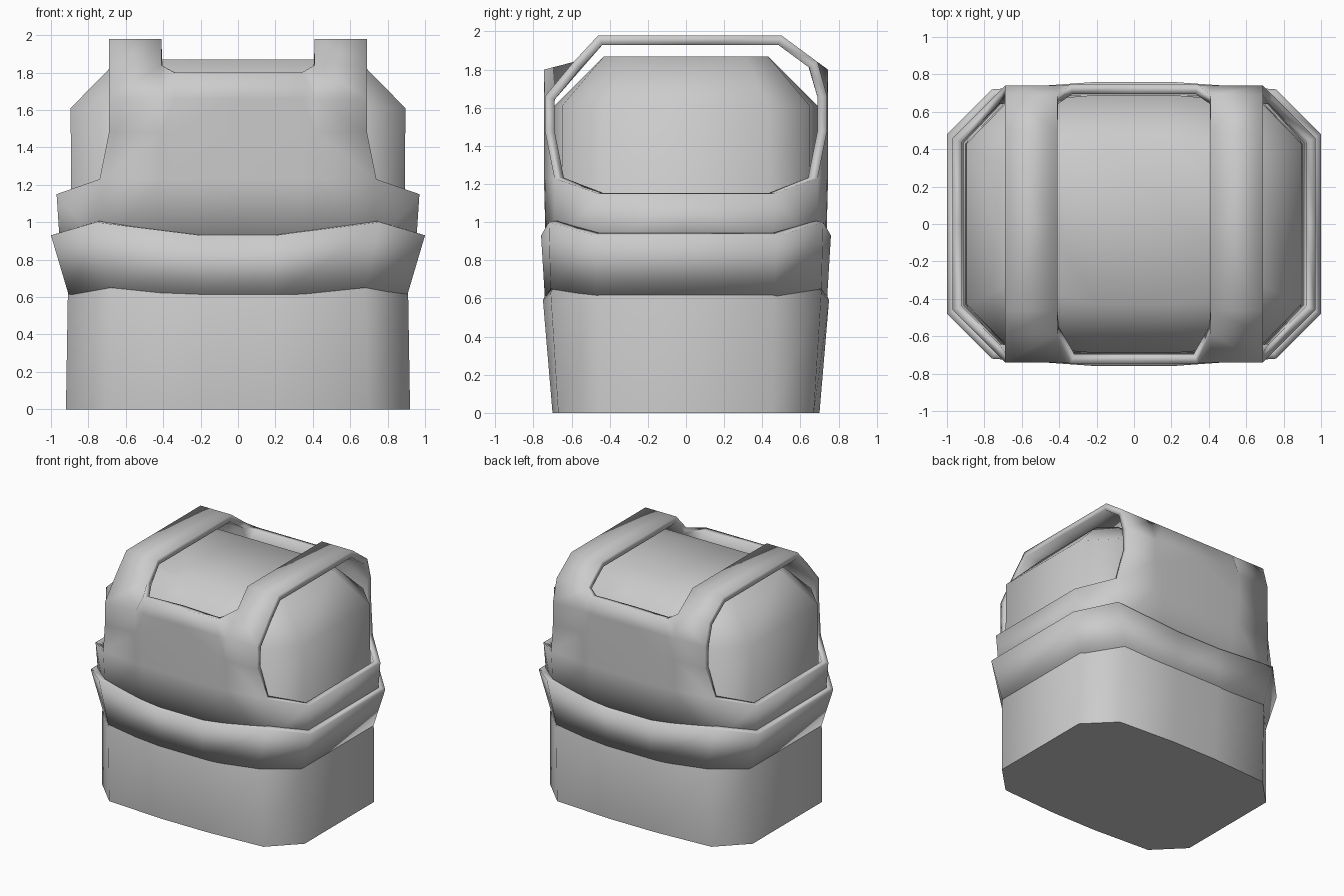
import bpy, bmesh, math

if "Cube" in bpy.data.objects:
    bpy.data.objects.remove(bpy.data.objects["Cube"], do_unlink=True)

GREY = (0.6, 0.6, 0.6, 1)
mat = bpy.data.materials.new("plain grey")
mat.use_nodes = True
mat.diffuse_color = GREY
mat.node_tree.nodes["Principled BSDF"].inputs["Base Color"].default_value = GREY


def finish(bm, name, thickness=0):
    bmesh.ops.remove_doubles(bm, verts=bm.verts, dist=0.0005)
    bmesh.ops.recalc_face_normals(bm, faces=bm.faces)
    mesh = bpy.data.meshes.new(name)
    bm.to_mesh(mesh)
    bm.free()
    mesh.materials.append(mat)
    obj = bpy.data.objects.new(name, mesh)
    bpy.context.collection.objects.link(obj)
    bpy.ops.object.select_all(action="DESELECT")
    obj.select_set(True)
    bpy.context.view_layer.objects.active = obj
    bpy.ops.object.shade_smooth_by_angle(angle=math.radians(50))
    if thickness:
        mod = obj.modifiers.new("Thickness", "SOLIDIFY")
        mod.thickness = thickness
        mod.offset = -1
        mod.use_even_offset = True
    return obj


def ring(bm, side, corner, middle):
    """Closed loop from one quadrant of three points."""
    quad = [side, corner, middle]
    pts = [(x, y, z) for x, y, z in quad]
    pts += [(-x, y, z) for x, y, z in reversed(quad)]
    pts += [(-x, -y, z) for x, y, z in quad]
    pts += [(x, -y, z) for x, y, z in reversed(quad)]
    return [bm.verts.new(p) for p in pts]


def skin(bm, loops):
    for a, b in zip(loops, loops[1:]):
        for i in range(len(a)):
            j = (i + 1) % len(a)
            bm.faces.new((a[i], a[j], b[j], b[i]))


# Inner body: flared lower trunk, straight chest, chamfered top
bm = bmesh.new()
loops = [ring(bm, *r) for r in (
    ((0.92, 0.45, 0), (0.70, 0.67, 0), (0.2, 0.70, 0)),
    ((0.91, 0.46, 0.60), (0.68, 0.71, 0.63), (0.2, 0.75, 0.59)),
    ((0.89, 0.45, 0.75), (0.68, 0.65, 0.75), (0.2, 0.69, 0.75)),
    ((0.895, 0.43, 1.61), (0.68, 0.65, 1.61), (0.2, 0.69, 1.61)),
    ((0.64, 0.31, 1.87), (0.52, 0.43, 1.87), (0.2, 0.43, 1.87)))]
skin(bm, loops)
bm.faces.new(loops[0])
bm.faces.new(loops[-1])
finish(bm, "inner_body")

# Flared waist band
bm = bmesh.new()
skin(bm, [ring(bm, *r) for r in (
    ((0.905, 0.46, 0.61), (0.68, 0.71, 0.65), (0.2, 0.74, 0.60)),
    ((1.0, 0.48, 0.93), (0.76, 0.72, 1.0), (0.2, 0.76, 0.93)))])
finish(bm, "waist_band", 0.05)

# Vest: front and back panels, shoulder straps and low side panels
bm = bmesh.new()


def face(*pts):
    bm.faces.new([bm.verts.new(p) for p in pts])


def vest_half(sign, fold_y, top_y):
    """Columns run strap outer edge, strap inner edge, neck edge."""
    rows = [
        ((0.72, 0.69, 0.85), (0.41, 0.73, 0.85), (0.34, 0.735, 0.85)),
        ((0.74, 0.69, 1.23), (0.41, 0.74, 1.23), (0.34, 0.745, 1.23)),
        ((0.69, 0.74, 1.48), (0.41, 0.74, 1.48), (0.34, 0.745, 1.48)),
        ((0.69, 0.74, 1.66), (0.41, 0.74, 1.66), (0.34, 0.745, 1.66)),
        ((0.69, fold_y, 1.84), (0.41, fold_y, 1.84), (0.34, 0.745, 1.80))]
    for mx in (1, -1):
        def at(p):
            return (p[0] * mx, p[1] * sign, p[2])
        for a, b in zip(rows, rows[1:]):
            for c in range(2):
                face(at(a[c]), at(a[c + 1]), at(b[c + 1]), at(b[c]))
            # Half of the centre panel
            mid_a, mid_b = (0, *a[2][1:]), (0, *b[2][1:])
            face(at(a[2]), at(mid_a), at(mid_b), at(b[2]))
        # Strap rising to the shoulder, and half of its flat top
        o, i = rows[-1][:2]
        to, ti = (o[0], top_y, 1.98), (i[0], top_y, 1.98)
        face(at(o), at(i), at(ti), at(to))
        face(at(to), at(ti), at((i[0], 0, 1.98)), at((o[0], 0, 1.98)))
        # Corner and half of the side panel under the arm opening
        low, high = (0.95, 0.45, 0.85), (0.97, 0.46, 1.15)
        face(at(rows[0][0]), at(low), at(high), at(rows[1][0]))
        face(at(low), at((low[0], 0, low[2])),
             at((high[0], 0, high[2])), at(high))


vest_half(-1, 0.59, 0.46)
vest_half(1, 0.69, 0.50)
finish(bm, "vest", 0.05)
